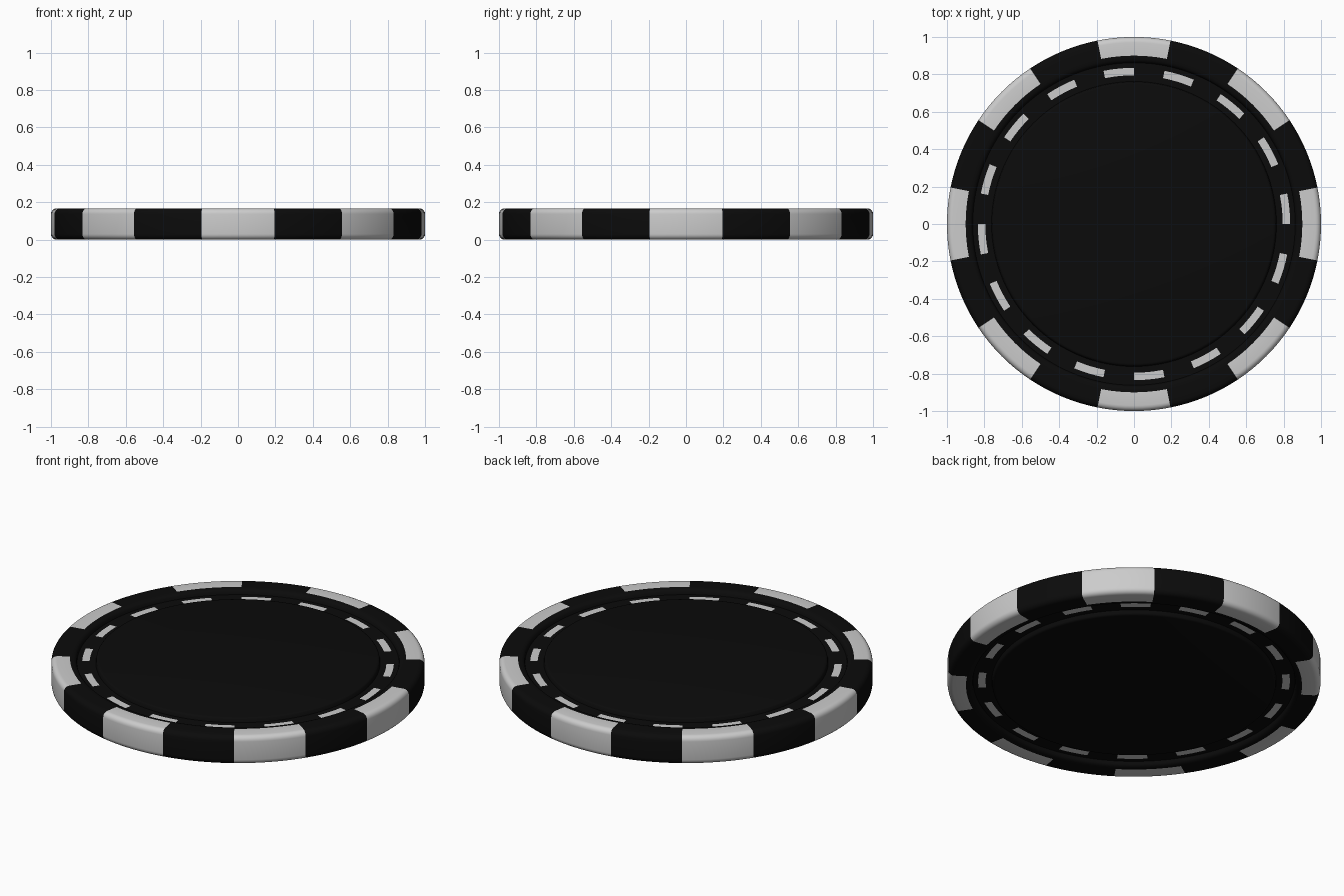
import bpy, bmesh, math

if "Cube" in bpy.data.objects:
    bpy.data.objects.remove(bpy.data.objects["Cube"])

R, H = 1.0, 0.167      # chip radius and thickness
SEG = 128              # 8 steps per 22.5 degrees
F = 0.03               # rim fillet radius


def material(name, v):
    m = bpy.data.materials.new(name)
    m.diffuse_color = (v, v, v, 1)
    m.use_nodes = True
    m.node_tree.nodes["Principled BSDF"].inputs["Base Color"].default_value = m.diffuse_color
    return m


# Upper half of the lathe profile (radius, height above mid plane), centre to edge:
# raised centre disc, recessed groove, rounded rim
h = H / 2
g = h - 0.028
half = [(0.745, h - 0.002), (0.753, h - 0.004), (0.758, h - 0.009), (0.762, g),
        (0.795, g), (0.835, g), (0.862, g),
        (0.866, h - 0.012), (0.873, h - 0.005), (0.884, h - 0.001),
        (0.90, h), (R - F, h)]
for i in range(1, 6):
    a = math.radians(90 - 18 * i)
    half.append((R - F + F * math.cos(a), h - F + F * math.sin(a)))
profile = half + [(r, -z) for r, z in reversed(half)]

# Lathe the profile
bm = bmesh.new()
rings = []
for r, z in profile:
    rings.append([bm.verts.new((r * math.cos(2 * math.pi * k / SEG),
                                r * math.sin(2 * math.pi * k / SEG), h + z))
                  for k in range(SEG)])
for j in range(len(rings) - 1):
    for k in range(SEG):
        n = (k + 1) % SEG
        f = bm.faces.new((rings[j][k], rings[j + 1][k], rings[j + 1][n], rings[j][n]))
        r_mid = (profile[j][0] + profile[j + 1][0]) / 2
        # Edge spots: eight light blocks wrapping the rim
        spot = r_mid > 0.90 and (k + 4) % 16 < 8
        # Dashes: sixteen light marks on the groove floor
        dash = 0.796 < r_mid < 0.834 and k % 8 < 4
        f.material_index = int(spot or dash)

# Centre disc faces, top and bottom
bm.faces.new(rings[0])
bm.faces.new(list(reversed(rings[-1])))
bmesh.ops.recalc_face_normals(bm, faces=bm.faces[:])

mesh = bpy.data.meshes.new("gaming_chip")
bm.to_mesh(mesh)
bm.free()
mesh.materials.append(material("black", 0.0033))
mesh.materials.append(material("light_grey", 0.8))
chip = bpy.data.objects.new("gaming_chip", mesh)
bpy.context.collection.objects.link(chip)
bpy.context.view_layer.objects.active = chip
chip.select_set(True)
bpy.ops.object.shade_smooth_by_angle(angle=math.radians(35))
